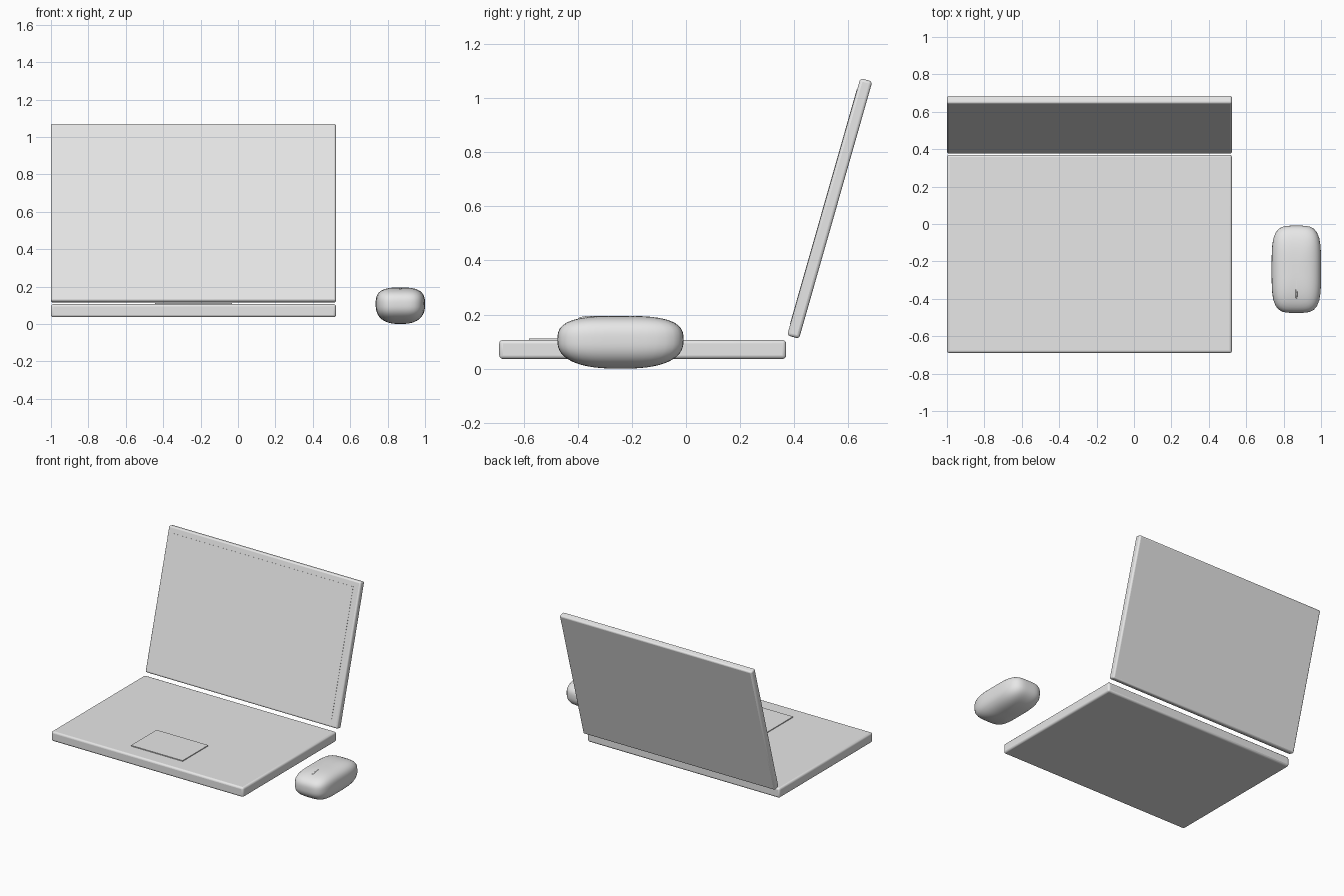
import bpy, bmesh, math
from mathutils import Matrix, Vector

if "Cube" in bpy.data.objects:
    bpy.data.objects.remove(bpy.data.objects["Cube"], do_unlink=True)

# One pale grey for everything
grey = bpy.data.materials.new("pale_grey")
grey.use_nodes = True
grey.diffuse_color = (0.8, 0.8, 0.8, 1)
grey.node_tree.nodes["Principled BSDF"].inputs["Base Color"].default_value = grey.diffuse_color


def make_object(name, bm, matrix):
    mesh = bpy.data.meshes.new(name)
    bm.to_mesh(mesh)
    bm.free()
    mesh.materials.append(grey)
    obj = bpy.data.objects.new(name, mesh)
    bpy.context.collection.objects.link(obj)
    obj.matrix_world = matrix
    return obj


def shade(obj, degrees=35):
    bpy.ops.object.select_all(action="DESELECT")
    obj.select_set(True)
    bpy.context.view_layer.objects.active = obj
    bpy.ops.object.shade_smooth_by_angle(angle=math.radians(degrees))


def slab(name, size, matrix, bevel=0.0):
    bm = bmesh.new()
    bmesh.ops.create_cube(bm, size=1)
    bmesh.ops.scale(bm, vec=size, verts=bm.verts)
    obj = make_object(name, bm, matrix)
    if bevel:
        mod = obj.modifiers.new("rounded_edges", "BEVEL")
        mod.width = bevel
        mod.segments = 3
        shade(obj)
    return obj


def rounded_body(name, size, centre, plan_power, upper_power, lower_power, lower_height):
    """Squared-off ellipsoid with separate upper and lower curvature."""
    bm = bmesh.new()
    bmesh.ops.create_uvsphere(bm, u_segments=48, v_segments=28, radius=1)
    for v in bm.verts:
        plan = (abs(v.co.x) ** plan_power + abs(v.co.y) ** plan_power) ** (1 / plan_power)
        power = upper_power if v.co.z > 0 else lower_power
        v.co /= (plan ** power + abs(v.co.z) ** power) ** (1 / power)
        height = size[2] if v.co.z > 0 else lower_height
        v.co = Vector((v.co.x * size[0], v.co.y * size[1], v.co.z * height))
    obj = make_object(name, bm, Matrix.Translation(centre))
    shade(obj, 60)
    return obj


# Laptop base and raised touchpad
mid_x = -0.238
width = 1.524
slab("laptop_base", (width, 1.06, 0.07), Matrix.Translation((mid_x, -0.16, 0.071)), 0.013)
slab("touchpad", (0.41, 0.29, 0.008), Matrix.Translation((mid_x, -0.435, 0.108)))

# Lid leaning back, with a thin display panel on its front
lid = Matrix.Translation((mid_x, 0.531, 0.592)) @ Matrix.Rotation(math.radians(-15.9), 4, "X")
slab("laptop_lid", (width, 0.046, 0.988), lid, 0.011)
slab("display_panel", (1.42, 0.004, 0.9), lid @ Matrix.Translation((0, -0.0225, 0)))

# Mouse with a slim scroll wheel and a seam behind it
mouse_x = 0.868
rounded_body("mouse_body", (0.132, 0.233, 0.09), (mouse_x, -0.242, 0.105), 4, 3, 2.5, 0.105)
rounded_body("scroll_wheel", (0.007, 0.035, 0.012), (mouse_x, -0.365, 0.182), 2.5, 2, 2, 0.012)
slab("button_seam", (0.003, 0.09, 0.004), Matrix.Translation((mouse_x, -0.31, 0.1925)))
